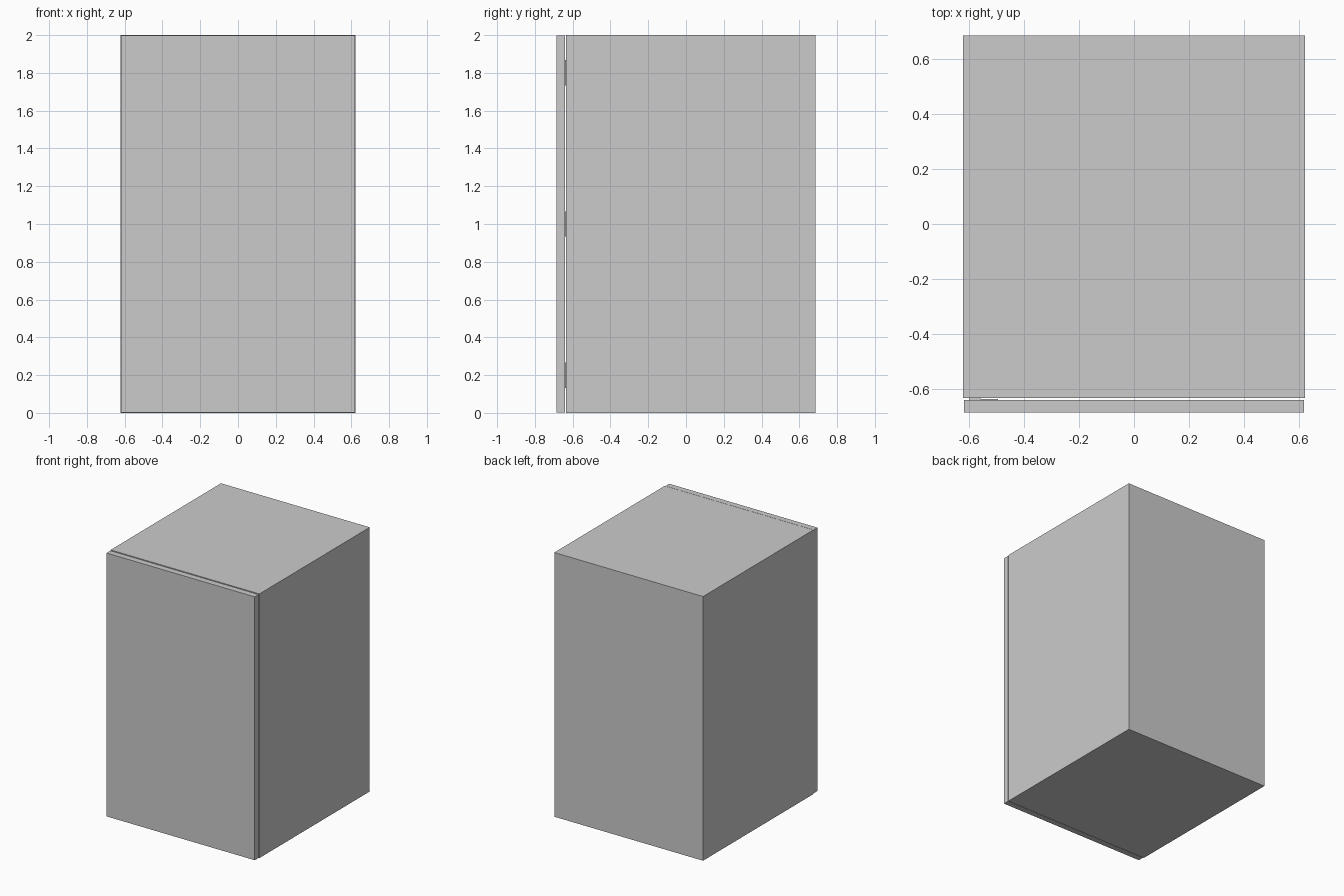
import bpy, bmesh
from mathutils import Vector

if "Cube" in bpy.data.objects:
    bpy.data.objects.remove(bpy.data.objects["Cube"])


def box(name, lo, hi):
    """Axis-aligned box between two corners."""
    lo, hi = Vector(lo), Vector(hi)
    bm = bmesh.new()
    bmesh.ops.create_cube(bm, size=1)
    bmesh.ops.scale(bm, vec=hi - lo, verts=bm.verts)
    bmesh.ops.translate(bm, vec=(lo + hi) / 2, verts=bm.verts)
    mesh = bpy.data.meshes.new(name)
    bm.to_mesh(mesh)
    bm.free()
    obj = bpy.data.objects.new(name, mesh)
    bpy.context.collection.objects.link(obj)
    return obj


BODY_FRONT, DOOR_BACK = -0.634, -0.641
WALL = 0.045

# Hollow cabinet body, open towards the door
body = box("cabinet_body", (-0.623, BODY_FRONT, 0), (0.623, 0.686, 2))
bm = bmesh.new()
bm.from_mesh(body.data)
bm.normal_update()
front = min(bm.faces, key=lambda f: f.calc_center_median().y)
bmesh.ops.inset_region(bm, faces=[front], thickness=WALL)
cavity = bmesh.ops.extrude_discrete_faces(bm, faces=[front])["faces"][0]
bmesh.ops.translate(bm, vec=(0, 0.686 - WALL - BODY_FRONT, 0), verts=cavity.verts)
bmesh.ops.recalc_face_normals(bm, faces=bm.faces)
bm.to_mesh(body.data)
bm.free()

# Closed door with a narrow reveal around it
box("door", (-0.62, -0.686, 0.003), (0.62, DOOR_BACK, 1.997))

# Three hinges bridging the gap: frame plate and door plate
for i, z in enumerate((0.2, 1.0, 1.8)):
    box(f"hinge_frame_plate_{i}", (-0.6, -0.638, z - 0.067), (-0.56, BODY_FRONT, z + 0.067))
    box(f"hinge_door_plate_{i}", (-0.6, DOOR_BACK, z - 0.067), (-0.495, -0.638, z + 0.067))
